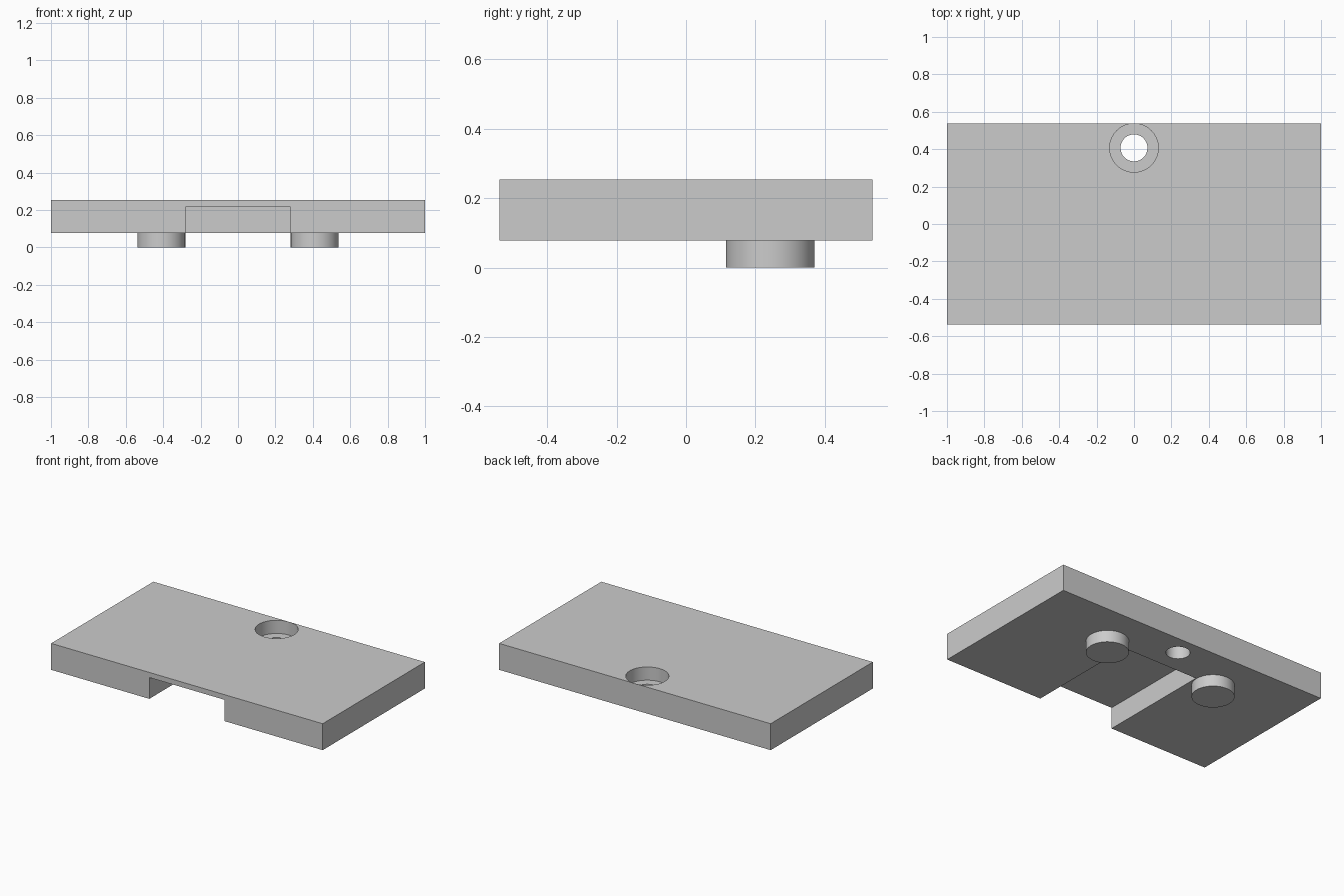
import bpy
import math

cube = bpy.data.objects.get("Cube")
if cube:
    bpy.data.objects.remove(cube, do_unlink=True)

grey = bpy.data.materials.new("light_grey")
grey.use_nodes = True
colour = (0.6, 0.6, 0.6, 1)
grey.diffuse_color = colour
grey.node_tree.nodes["Principled BSDF"].inputs["Base Color"].default_value = colour

HALF_DEPTH = 0.5375
BOTTOM, TOP = 0.078, 0.254
STUD_Y, HOLE_Y = 0.243, 0.407


def finish(name):
    obj = bpy.context.object
    obj.name = name
    obj.data.materials.append(grey)
    return obj


def box(name, low, high):
    centre = [(a + b) / 2 for a, b in zip(low, high)]
    bpy.ops.mesh.primitive_cube_add(size=1, location=centre)
    obj = finish(name)
    obj.scale = [b - a for a, b in zip(low, high)]
    bpy.ops.object.transform_apply(location=False, rotation=False, scale=True)
    return obj


def cylinder(name, x, y, radius, low, high):
    bpy.ops.mesh.primitive_cylinder_add(
        vertices=64, radius=radius, depth=high - low,
        location=(x, y, (low + high) / 2))
    return finish(name)


def smooth(obj):
    bpy.ops.object.select_all(action="DESELECT")
    obj.select_set(True)
    bpy.context.view_layer.objects.active = obj
    bpy.ops.object.shade_smooth_by_angle(angle=math.radians(30))


# Plate
plate = box("plate", (-1, -HALF_DEPTH, BOTTOM), (1, HALF_DEPTH, TOP))

# Slot under the front, and a counterbored hole at the back
cutters = [
    box("slot_cutter", (-0.277, -1, -0.2), (0.277, STUD_Y, 0.22)),
    cylinder("hole_cutter", 0, HOLE_Y, 0.072, -0.2, 0.5),
    cylinder("counterbore_cutter", 0, HOLE_Y, 0.13, 0.166, 0.5),
]
for cutter in cutters:
    cutter.hide_render = True
    bpy.context.view_layer.objects.active = plate
    cut = plate.modifiers.new(cutter.name, "BOOLEAN")
    cut.operation = "DIFFERENCE"
    cut.solver = "EXACT"
    cut.object = cutter
    bpy.ops.object.modifier_apply(modifier=cut.name)
for cutter in cutters:
    bpy.data.objects.remove(cutter, do_unlink=True)
smooth(plate)

# Studs under the plate
for side, x in (("left", 0.41), ("right", -0.41)):
    smooth(cylinder(side + "_stud", x, STUD_Y, 0.128, 0, BOTTOM))
